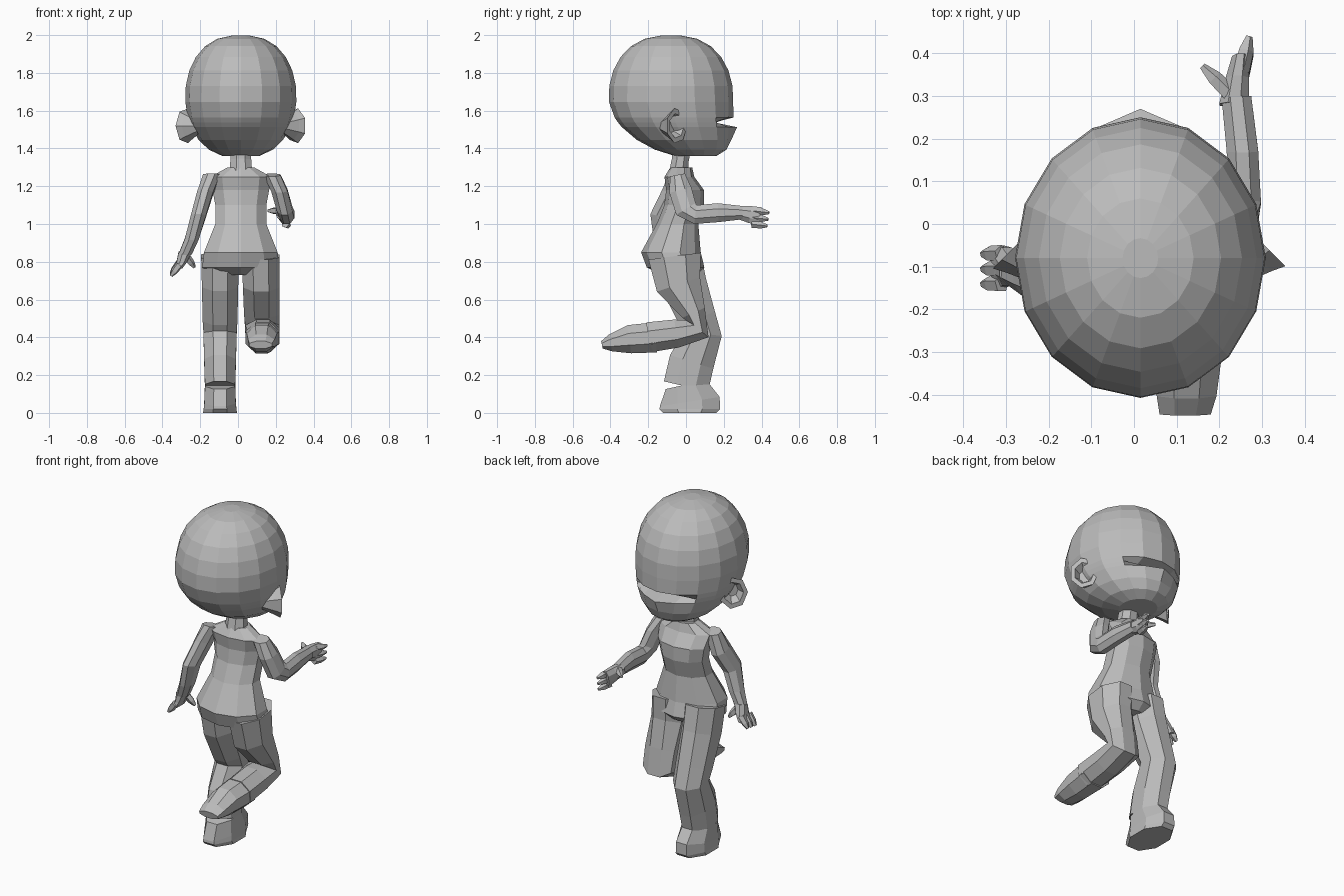
import bpy, bmesh
from math import sin, cos, pi, radians
from mathutils import Vector

cube = bpy.data.objects.get("Cube")
if cube:
    bpy.data.objects.remove(cube, do_unlink=True)

# One plain grey clay material
GREY = (.5, .5, .5, 1)
clay = bpy.data.materials.new("grey_clay")
clay.use_nodes = True
clay.diffuse_color = GREY
clay.node_tree.nodes["Principled BSDF"].inputs["Base Color"].default_value = GREY

MIDDLE = .015  # centre line of the body
ACROSS = Vector((1, 0, 0))
FORWARD = Vector((0, 1, 0))
UPWARD = Vector((0, 0, 1))


def loft(name, rings):
    """Skin a list of point rings, cap both ends and keep the faces flat."""
    bm = bmesh.new()
    loops = [[bm.verts.new(point) for point in ring] for ring in rings]
    count = len(loops[0])
    for low, high in zip(loops, loops[1:]):
        for i in range(count):
            j = (i + 1) % count
            bm.faces.new((low[i], low[j], high[j], high[i]))
    bm.faces.new(loops[0])
    bm.faces.new(loops[-1])
    bmesh.ops.recalc_face_normals(bm, faces=bm.faces)
    mesh = bpy.data.meshes.new(name)
    bm.to_mesh(mesh)
    bm.free()
    mesh.materials.append(clay)
    bpy.context.collection.objects.link(bpy.data.objects.new(name, mesh))


def corner_ring(centre, u, v, sides):
    """Ring with a flat side on each axis, spanned by half axes u and v."""
    angles = [(i + .5) * 2 * pi / sides for i in range(sides)]
    return [Vector(centre) + (u * cos(a) + v * sin(a)) / cos(pi / sides)
            for a in angles]


def limb(name, x_range, width_range, path, bow=0):
    """Tube along path points (y, z, half depth); x and width run evenly."""
    centres = []
    last = len(path) - 1
    for i, (y, z, depth) in enumerate(path):
        x = x_range[0] + (x_range[1] - x_range[0]) * i / last
        centres.append(Vector((x + bow * sin(pi * i / last), y, z)))
    rings = []
    for i, centre in enumerate(centres):
        along = centres[min(i + 1, last)] - centres[max(i - 1, 0)]
        thick = ACROSS.cross(along).normalized() * path[i][2]
        width = width_range[0] + (width_range[1] - width_range[0]) * i / last
        rings.append(corner_ring(centre, ACROSS * width, thick, 8))
    loft(name, rings)


def finger(name, start, end, thick=.017):
    """Tapered finger between two points."""
    start, end = Vector(start), Vector(end)
    turn = (end - start).to_track_quat('Z', 'Y')
    rings = []
    for part, size in ((0, 1), (.6, .9), (1, .4)):
        rings.append(corner_ring(start.lerp(end, part),
                                 turn @ ACROSS * thick * size,
                                 turn @ FORWARD * thick * size, 5))
    loft(name, rings)


def finger_row(name, knuckle, tip, step):
    """Three fingers side by side, each one step from the last."""
    for i in range(3):
        shift = Vector(step) * i
        finger(f"{name}_{i + 1}", Vector(knuckle) + shift, Vector(tip) + shift)


# Head: faceted ball, chin drawn forward, recessed mouth and pointed lip
SIDES = 16
FRONT = SIDES // 4
LIP_ANGLE = 120
MOUTH_ANGLE = LIP_ANGLE - 5
head_rings = []
for angle in [*range(5, MOUTH_ANGLE, 15), MOUTH_ANGLE, *range(LIP_ANGLE, 170, 15)]:
    height = cos(radians(angle))
    swell = sin(radians(angle)) ** .8
    centre = Vector((MIDDLE, .14 * max(0, -height) ** 2 - .08, 1.675 + .325 * height))
    ring = []
    for i in range(SIDES):
        a = i * 2 * pi / SIDES
        ring.append(centre + (ACROSS * cos(a) * .295 + FORWARD * sin(a) * .33) * swell)
    if angle == LIP_ANGLE:
        ring[FRONT].y = .27
    if angle == MOUTH_ANGLE:
        for point in ring[FRONT - 1:FRONT + 2]:
            point.y = .15
    head_rings.append(ring)
loft("head", head_rings)

# Ears: hollow cups opening outward and forward
for side, name in ((1, "left_ear"), (-1, "right_ear")):
    outward = Vector((side, 1, 0)).normalized()
    root = Vector((MIDDLE + side * .22, -.12, 1.52))
    rim = outward.cross(UPWARD) * .07
    cup = ((0, .4), (.07, .8), (.1, 1), (.1, .7), (.06, .4))
    loft(name, [corner_ring(root + outward * reach, rim * size, UPWARD * .085 * size, 7)
                for reach, size in cup])

# Neck
limb("neck", (MIDDLE, MIDDLE), (.05, .06),
     [(-.02, 1.42, .05), (-.03, 1.34, .045), (-.04, 1.27, .05)])

# Torso and hips: height, half width, back, front
torso_rings = []
for z, width, back, front in (
        (1.3, .07, -.08, .03), (1.25, .16, -.11, .04), (1.18, .15, -.1, .09),
        (1.1, .135, -.11, .09), (1, .135, -.15, .06), (.85, .195, -.23, .07),
        (.77, .205, -.2, .09), (.73, .13, -.12, .05)):
    torso_rings.append(corner_ring((MIDDLE, (back + front) / 2, z), ACROSS * width,
                                   FORWARD * (front - back) / 2, 10))
loft("torso", torso_rings)

# Standing leg with its shoe
limb("standing_leg", (-.095, -.095), (.1, .08),
     [(-.04, .83, .12), (-.01, .68, .12), (.06, .5, .1),
      (.09, .42, .1), (.03, .27, .12), (0, .14, .12)])
limb("standing_shoe", (-.095, -.095), (.08, .09),
     [(0, .15, .11), (.02, .06, .16), (.02, .02, .16), (.02, 0, .14)])

# Bent leg, with shin and foot trailing behind
limb("bent_leg", (.12, .135), (.1, .085),
     [(-.06, .83, .14), (-.04, .68, .12), (.04, .53, .065),
      (.065, .445, .07), (-.05, .42, .075), (-.2, .4, .08)])
limb("bent_foot", (.13, .12), (.09, .06),
     [(-.16, .4, .08), (-.3, .39, .075), (-.4, .37, .045), (-.445, .36, .02)])

# Raised arm, elbow bowed outward, hand reaching ahead
limb("raised_arm", (.18, .24), (.045, .035),
     [(-.045, 1.26, .04), (-.03, 1.18, .06), (0, 1.08, .06),
      (.05, 1.05, .05), (.17, 1.06, .05), (.3, 1.06, .035)], bow=.045)
limb("raised_hand", (.235, .25), (.035, .02),
     [(.28, 1.06, .035), (.34, 1.05, .045), (.39, 1.04, .05)])
finger_row("raised_finger", (.25, .36, 1.07), (.27, .44, 1.06), (0, -.005, -.035))
finger("raised_thumb", (.23, .3, 1.07), (.16, .37, 1.07))

# Lowered arm, hanging beside the hip
limb("lowered_arm", (-.14, -.28), (.045, .035),
     [(-.05, 1.26, .04), (-.07, 1.16, .06), (-.13, 1.04, .06),
      (-.12, .92, .05), (-.11, .84, .035)])
limb("lowered_hand", (-.28, -.315), (.035, .02),
     [(-.11, .85, .035), (-.1, .8, .045), (-.1, .765, .05)])
finger_row("lowered_finger", (-.31, -.14, .785), (-.355, -.14, .725), (0, .035, .005))
finger("lowered_thumb", (-.275, -.09, .83), (-.23, -.07, .77))
